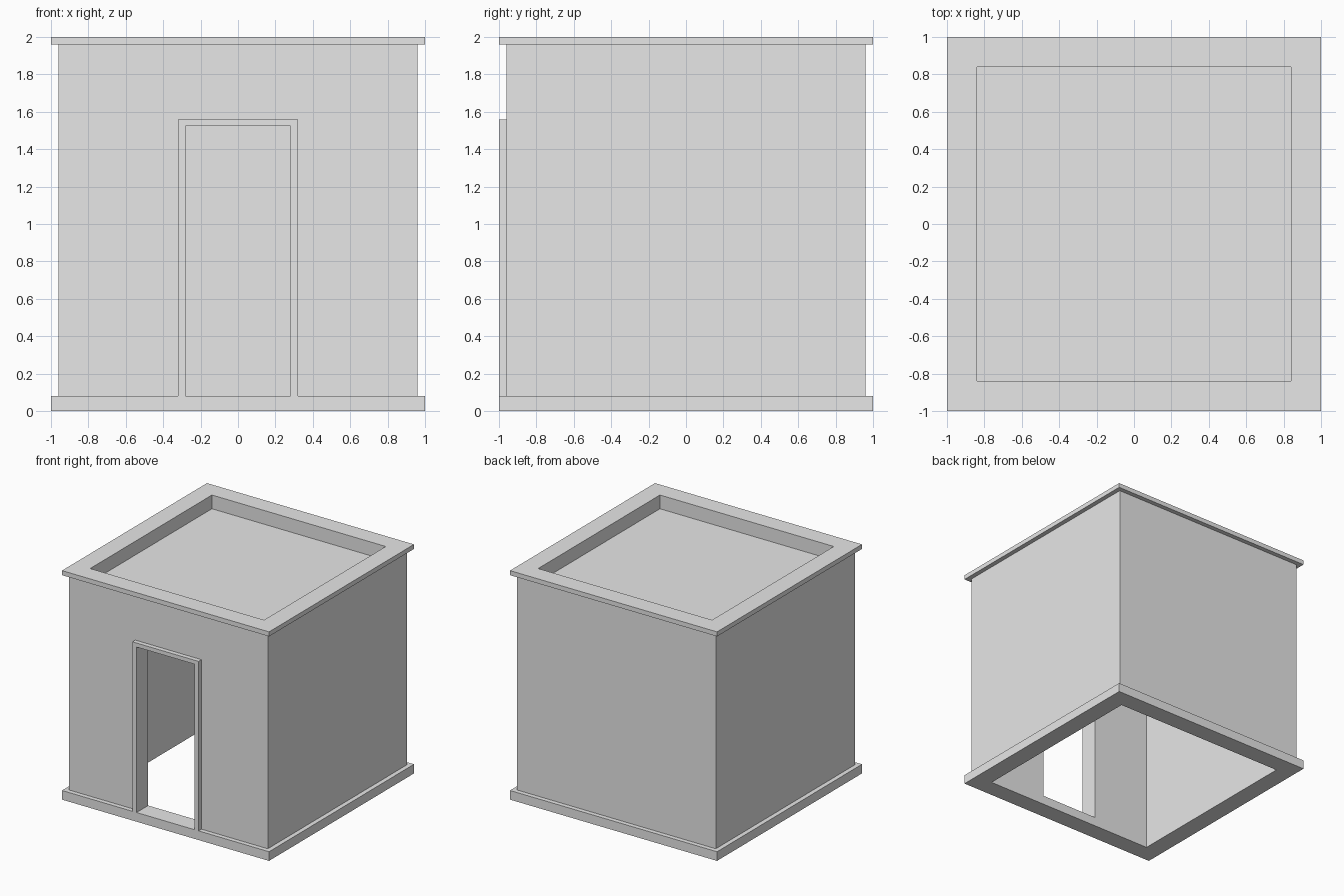
import bpy
import bmesh

cube = bpy.data.objects.get("Cube")
if cube:
    bpy.data.objects.remove(cube, do_unlink=True)

# Single plaster colour
plaster = bpy.data.materials.new("grey_plaster")
plaster.use_nodes = True
GREY = (0.8, 0.8, 0.8, 1)
plaster.diffuse_color = GREY
for node in plaster.node_tree.nodes:
    if node.type == "BSDF_PRINCIPLED":
        node.inputs["Base Color"].default_value = GREY

OUTER, WALL, INNER = 1.0, 0.96, 0.84
BASE_TOP, RIM_BOTTOM, TOP = 0.08, 1.96, 2.0
DOOR_HALF, DOOR_TOP = 0.28, 1.525
FRAME_HALF, FRAME_TOP = 0.32, 1.56


def finish(name, bm):
    bmesh.ops.recalc_face_normals(bm, faces=bm.faces)
    mesh = bpy.data.meshes.new(name)
    bm.to_mesh(mesh)
    bm.free()
    mesh.materials.append(plaster)
    obj = bpy.data.objects.new(name, mesh)
    bpy.context.collection.objects.link(obj)
    return obj


def extrude_outline(name, points, offset):
    """Extrude a flat outline along the offset vector."""
    bm = bmesh.new()
    face = bm.faces.new([bm.verts.new(p) for p in points])
    result = bmesh.ops.extrude_face_region(bm, geom=[face], use_keep_orig=True)
    moved = [v for v in result["geom"] if isinstance(v, bmesh.types.BMVert)]
    bmesh.ops.translate(bm, verts=moved, vec=offset)
    return finish(name, bm)


def box(name, x0, x1, y0, y1, z0, z1):
    points = [(x0, y0, z0), (x1, y0, z0), (x1, y1, z0), (x0, y1, z0)]
    return extrude_outline(name, points, (0, 0, z1 - z0))


def square_ring(name, outer, inner, z0, z1):
    """Square tube with open centre."""
    bm = bmesh.new()
    corners = [(-1, -1), (1, -1), (1, 1), (-1, 1)]
    section = [(outer, z0), (outer, z1), (inner, z1), (inner, z0)]
    loops = [[bm.verts.new((x * r, y * r, z)) for x, y in corners]
             for r, z in section]
    for a, b in zip(loops, loops[1:] + loops[:1]):
        for i in range(4):
            j = (i + 1) % 4
            bm.faces.new((a[i], a[j], b[j], b[i]))
    return finish(name, bm)


# Plinth, walls and projecting roof rim
square_ring("base_plinth", OUTER, INNER, 0, BASE_TOP)
walls = square_ring("walls", WALL, INNER, BASE_TOP, RIM_BOTTOM)
square_ring("roof_rim", OUTER, INNER, RIM_BOTTOM, TOP)

# Sunken flat roof
box("roof_slab", -INNER, INNER, -INNER, INNER, 1.80, 1.88)

# Doorway cut through the front wall
cutter = box("doorway_cutter", -DOOR_HALF, DOOR_HALF, -1.2, -0.6, 0, DOOR_TOP)
cutter.hide_render = True
cut = walls.modifiers.new("doorway", "BOOLEAN")
cut.operation = "DIFFERENCE"
cut.solver = "EXACT"
cut.object = cutter
bpy.context.view_layer.objects.active = walls
bpy.ops.object.modifier_apply(modifier=cut.name)
bpy.data.objects.remove(cutter, do_unlink=True)

# Door surround standing on the plinth
right_half = [(DOOR_HALF, DOOR_TOP), (DOOR_HALF, BASE_TOP),
              (FRAME_HALF, BASE_TOP), (FRAME_HALF, FRAME_TOP)]
outline = right_half + [(-x, z) for x, z in reversed(right_half)]
extrude_outline("door_frame", [(x, -OUTER, z) for x, z in outline],
                (0, OUTER - WALL, 0))
